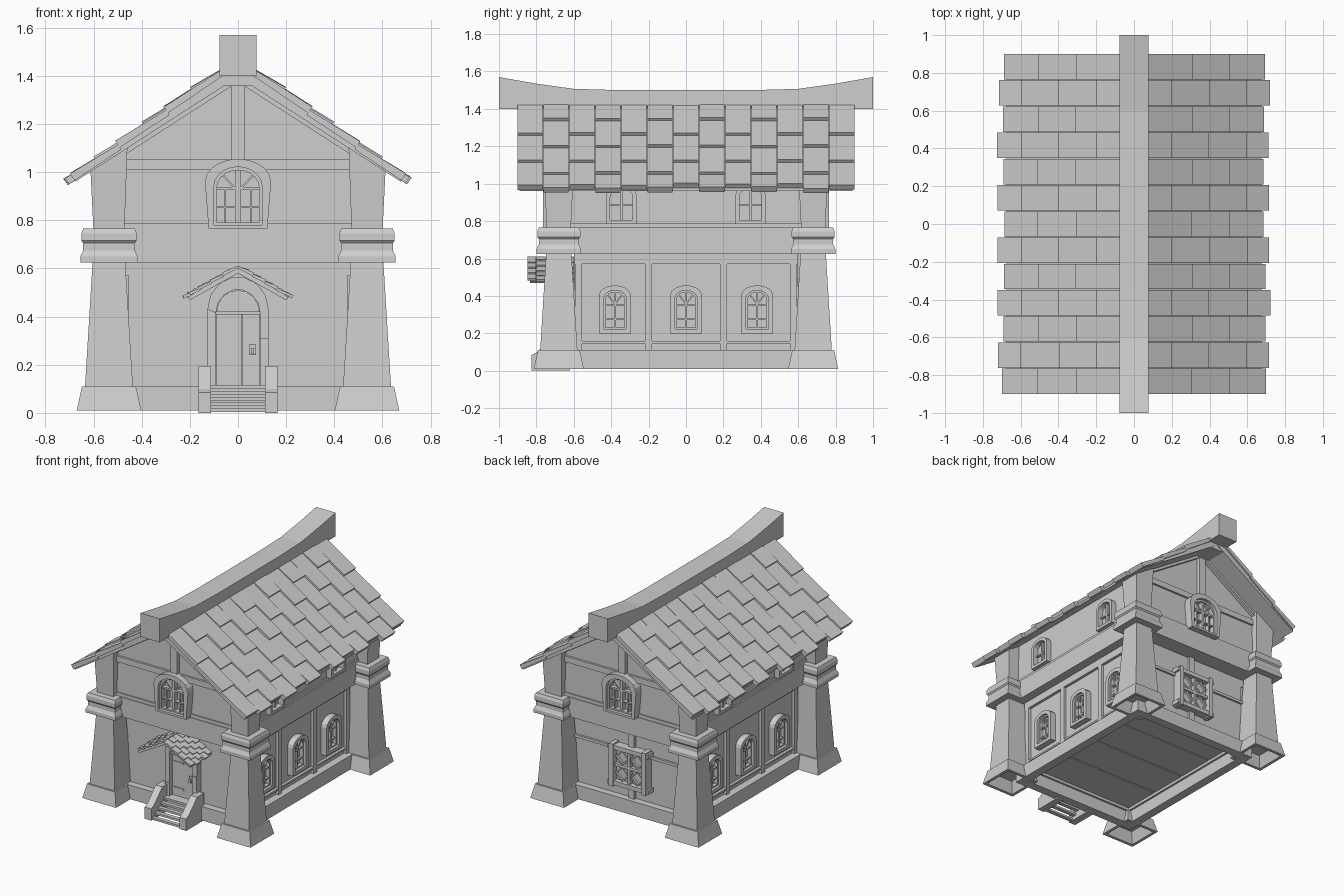
import bpy, bmesh, math, random
from mathutils import Matrix, Vector

if "Cube" in bpy.data.objects:
    bpy.data.objects.remove(bpy.data.objects["Cube"])
rng = random.Random(4)

grey = bpy.data.materials.new("plain_grey")
grey.use_nodes = True
grey.diffuse_color = (0.62, 0.62, 0.62, 1)
grey.node_tree.nodes["Principled BSDF"].inputs["Base Color"].default_value = (0.62, 0.62, 0.62, 1)


def side(deg):
    """Wall frame: u runs along the wall, v is up, depth points outwards."""
    return Matrix.Rotation(math.radians(deg), 4, "Z") @ Matrix.Rotation(math.pi / 2, 4, "X")


FRONT, RIGHT, BACK, LEFT = (side(a) for a in (0, 90, 180, 270))
FLAT = Matrix.Identity(4)
SIDES = {"right": RIGHT, "left": LEFT}
ENDS = {"front": FRONT, "back": BACK}
LOW_X, LOW_Y, UP_X, UP_Y = .455, .6, .52, .705    # half sizes of the two storeys


def finish(name, bm):
    bmesh.ops.recalc_face_normals(bm, faces=bm.faces)
    me = bpy.data.meshes.new(name)
    bm.to_mesh(me)
    bm.free()
    me.materials.append(grey)
    ob = bpy.data.objects.new(name, me)
    bpy.context.collection.objects.link(ob)
    return ob


def solid(name, items, M=FRONT):
    """Join extruded outlines, each (points, near depth, far depth)."""
    bm = bmesh.new()
    for pts, d0, d1 in items:
        a = [bm.verts.new(M @ Vector((u, v, d0))) for u, v in pts]
        b = [bm.verts.new(M @ Vector((u, v, d1))) for u, v in pts]
        bm.faces.new(a[::-1])
        bm.faces.new(b)
        for i in range(len(a)):
            j = (i + 1) % len(a)
            bm.faces.new((a[i], a[j], b[j], b[i]))
    return finish(name, bm)


def rect(u0, u1, v0, v1):
    return [(u0, v0), (u1, v0), (u1, v1), (u0, v1)]


def bar(p, q, w):
    """Straight bar outline from p to q."""
    d = (Vector(q) - Vector(p)).normalized() * w / 2
    return [(p[0] + d.y, p[1] - d.x), (q[0] + d.y, q[1] - d.x),
            (q[0] - d.y, q[1] + d.x), (p[0] - d.y, p[1] + d.x)]


def arch(c, w, z0, spring, top, n=8, foot=None):
    pts = [(c - (foot or w), z0)]
    for i in range(n + 1):
        a = math.pi * (1 - i / n)
        pts.append((c + w * math.cos(a), spring + (top - spring) * math.sin(a)))
    return pts + [(c + (foot or w), z0)]


def ring(outer, inner, d0, d1, closed=True, jitter=0.0):
    n = len(outer)
    return [([outer[i], outer[(i + 1) % n], inner[(i + 1) % n], inner[i]], d0,
             d1 + rng.uniform(-jitter, jitter)) for i in range(n if closed else n - 1)]


def box_ring(x, y, x_in, y_in, z0, z1):
    return ring(rect(-x, x, -y, y), rect(-x_in, x_in, -y_in, y_in), z0, z1)


def loft(name, cx, cy, rings):
    """Square stack of (height, half width) rings around a corner."""
    bm = bmesh.new()
    loops = [[bm.verts.new((cx + sx * h, cy + sy * h, z))
              for sx, sy in ((-1, -1), (1, -1), (1, 1), (-1, 1))] for z, h in rings]
    for a, b in zip(loops, loops[1:]):
        for i in range(4):
            j = (i + 1) % 4
            bm.faces.new((a[i], a[j], b[j], b[i]))
    bm.faces.new(loops[0][::-1])
    bm.faces.new(loops[-1])
    return finish(name, bm)


def under(x):
    """Height of the roof's underside."""
    return 1.395 - 0.643 * abs(x)


# Lower storey, overhanging upper storey with gables, plinth, floor and beam
solid("lower_walls", box_ring(LOW_X, LOW_Y, .43, .57, .1, .64), FLAT)
solid("upper_walls", [([(-UP_X, .64), (UP_X, .64), (UP_X, under(UP_X)), (0, under(0)),
                        (-UP_X, under(UP_X))], -UP_Y, UP_Y)])
solid("plinth", box_ring(.51, .65, .445, .585, .01, .11), FLAT)
solid("floor_planks", [(rect(-.44, .44, -.58 + i * .29, -.3 + i * .29), .12, .15) for i in range(4)], FLAT)
solid("middle_beam", box_ring(.54, .72, .44, .58, .625, .765), FLAT)
solid("sill_strip", box_ring(.53, .715, .44, .58, .76, .788), FLAT)

# Corner pillars
for sx in (-1, 1):
    for sy in (-1, 1):
        tag = ("right" if sx > 0 else "left") + ("_front" if sy < 0 else "_back")
        at = (sx * .536, sy * .68)
        loft("pillar_base_" + tag, *at, [(.09, .085), (.01, .112), (.01, .134), (.11, .112), (.11, .09)])
        loft("pillar_shaft_" + tag, *at, [(.1, .1), (.64, .067)])
        loft("pillar_capital_" + tag, *at, [(.625, .119), (.65, .119), (.675, .107), (.705, .107),
                                            (.715, .115), (.745, .115), (.765, .107)])
        top = loft("pillar_top_" + tag, *at, [(.75, .064), (1.05, .077)])
        for v in top.data.vertices:
            if v.co.z > 1:
                v.co.z = under(v.co.x) + .015

# Side walls: panelling, arched windows below and above
for tag, M in SIDES.items():
    d = LOW_X
    posts = [rect(c - .018, c + .018, .11, .63) for c in (-.2, .2, -.575, .575)]
    rails = [rect(-.6, .6, .57, .63), rect(-.6, .6, .145, .158)]
    solid("side_panelling_" + tag, [(p, d - .01, d + .02) for p in posts + rails], M)
    for i, c in enumerate((-.38, 0, .38)):
        inner = arch(c, .06, .222, .385, .43)
        solid(f"lower_window_{tag}_{i}", ring(arch(c, .086, .2, .4, .457), inner, d - .01, d + .045)
              + [(p, d - .01, d + .018) for p in (
                  rect(c - .006, c + .006, .22, .42), rect(c - .06, c + .06, .27, .28),
                  rect(c - .06, c + .06, .345, .355), bar((c, .355), (c - .042, .41), .007),
                  bar((c, .355), (c + .042, .41), .007))]
              + ring(inner, arch(c, .05, .232, .38, .42), d - .01, d + .026), M)
    d = UP_X
    for i, c in enumerate((-.345, .345)):
        solid(f"upper_window_{tag}_{i}",
              ring(arch(c, .082, .785, .935, .995), arch(c, .06, .806, .93, .972), d - .01, d + .04)
              + [(rect(c - .006, c + .006, .8, .97), d, d + .018),
                 (rect(c - .06, c + .06, .88, .89), d, d + .018)], M)

# Gable ends: timbers and double window
for tag, M in ENDS.items():
    d = UP_Y
    rafters = [(bar((s * .5, under(.5) - .008), (0, under(0) - .008), .022), d - .01, d + .03)
               for s in (-1, 1)]
    solid("gable_timbers_" + tag, rafters + [
        (rect(-.48, .48, 1.01, 1.052), d - .01, d + .015),
        (rect(-.026, .026, 1.04, 1.37), d - .01, d + .025)], M)
    inner = arch(0, .1, .78, .94, 1.022, 10)
    panes = [rect(-.01, .01, .78, 1.02), rect(-.1, .1, .925, .938), rect(-.1, .1, .85, .858)]
    for s in (-1, 1):
        panes += [rect(s * .053 - .004, s * .053 + .004, .78, .93),
                  bar((s * .01, .93), (s * .065, .99), .008)]
    solid("gable_window_" + tag,
          ring(arch(0, .137, .765, .96, 1.055, 10, .122), inner, d - .01, d + .06)
          + ring(inner, arch(0, .088, .79, .935, 1.008, 10), d - .01, d + .038)
          + [(p, d - .01, d + .03) for p in panes], M)

# Back wall: rails, post and square lattice window
d = LOW_Y
solid("back_timbers", [(rect(-.022, .022, .1, .63), d - .01, d + .02),
                       (rect(-.46, .46, .43, .45), d - .01, d + .015)], BACK)
lattice = [(rect(-.13, .13, .21, .46), d - .01, d + .025)]
for s in (-1, 1):
    lattice += [(rect(s * .13 - .016, s * .13 + .016, .185, .49), d - .01, d + .07),
                (rect(-.16, .16, .337 + s * .128 - .015, .337 + s * .128 + .015), d - .01, d + .062)]
    for cu in (-.06, .06):
        for cv in (.277, .397):
            for t in (-1, 1):
                lattice.append((bar((cu - .05 * s, cv), (cu, cv + .05 * t), .01), d + .02, d + .042))
lattice += [(rect(-.01, .01, .21, .46), d, d + .05), (rect(-.12, .12, .327, .347), d, d + .05)]
solid("lattice_window", lattice, BACK)

# Front door with stone arch
outer, inner = arch(0, .127, .11, .43, .565, 7), arch(0, .092, .11, .415, .512, 7)
for pts in (outer, inner):
    for k in (1, 2):
        pts.insert(k, (pts[0][0], .11 + k * .1))
        pts.insert(len(pts) - k, (pts[-1][0], .11 + k * .1))
solid("door_arch", ring(outer, inner, d - .01, d + .05, False, .006))
solid("door_planks", [(rect(-.09 + i * .036, -.055 + i * .036, .105, .41), d - .01, d + .016) for i in range(5)])
solid("door_transom", [(rect(-.092, .092, .408, .422), d - .01, d + .028),
                       (arch(0, .09, .415, .416, .51), d - .01, d + .01)])
solid("door_hardware", [(rect(.046, .074, .24, .285), d + .01, d + .025),
                        (rect(.053, .067, .245, .27), d + .02, d + .038),
                        (rect(-.09, .0, .165, .178), d + .01, d + .021),
                        (rect(-.09, .0, .35, .363), d + .01, d + .021)])

# Open treads between sloping cheeks
solid("stair_treads", [(rect(-.12, .12, .1, .115), .58, .685)]
      + [(rect(-.12, .12, .1 - i * .024, .115 - i * .024), .655 + i * .033, .685 + i * .033)
         for i in range(1, 5)])
for s in (-1, 1):
    cheek = [(-.62, 0), (-.825, 0), (-.825, .085), (-.795, .1), (-.7, .195), (-.62, .195)]
    solid("stair_cheek_" + ("right" if s > 0 else "left"), [(cheek, s * .112, s * .165)], RIGHT)


def shingles(name, s, top, slope, y0, cols, w, breaks, eaves, thick):
    """Columns of overlapping tiles running down one slope (s = -1 or 1)."""
    n = Vector((slope, 1)).normalized()
    items = []
    for c in range(cols):
        edges = breaks[c % 2] + [eaves[c % 2] + rng.uniform(-.008, .008)]
        for a, b in zip(edges, edges[1:]):
            lift = thick * rng.uniform(.9, 1.1)
            line = [(a, -.3 * thick), (b, 0), (b, lift), (a, lift * .45)]
            pts = [(s * (x + n.x * h), top - slope * x + n.y * h) for x, h in line]
            y = y0 + c * w
            items.append((pts, -y - .002, -y - w + .002))
    solid(name, items)


# Main roof: boarding, tiles, ridge purlin and upswept ridge beam
solid("roof_boarding", [([(0, under(0)), (.675, under(.675)), (.675, .977), (0, 1.46),
                          (-.675, .977), (-.675, under(.675))], -.89, .89)])
for s, tag in ((-1, "left"), (1, "right")):
    shingles("roof_tiles_" + tag, s, 1.455, .721, -.903, 13, .1389,
             ([.03, .29, .49], [.03, .18, .38, .58]), (.672, .699), .032)
solid("ridge_purlin", [(rect(-.055, .055, 1.36, 1.42), -.885, .885)])
ridge = [(-1, 1.4), (1, 1.4), (1, 1.57), (.8, 1.535), (.6, 1.507), (.35, 1.5),
         (-.35, 1.5), (-.6, 1.507), (-.8, 1.535), (-1, 1.57)]
solid("ridge_beam", [(ridge, -.077, .077)], RIGHT)

# Small porch roof over the door
solid("porch_boarding", [([(0, .58), (.2, .468), (.21, .48), (0, .606), (-.21, .48), (-.2, .468)], .59, .835)])
for s, tag in ((-1, "left"), (1, "right")):
    shingles("porch_tiles_" + tag, s, .604, .575, -.85, 5, .05,
             ([0, .06, .11, .16], [0, .04, .09, .14, .18]), (.205, .218), .014)
